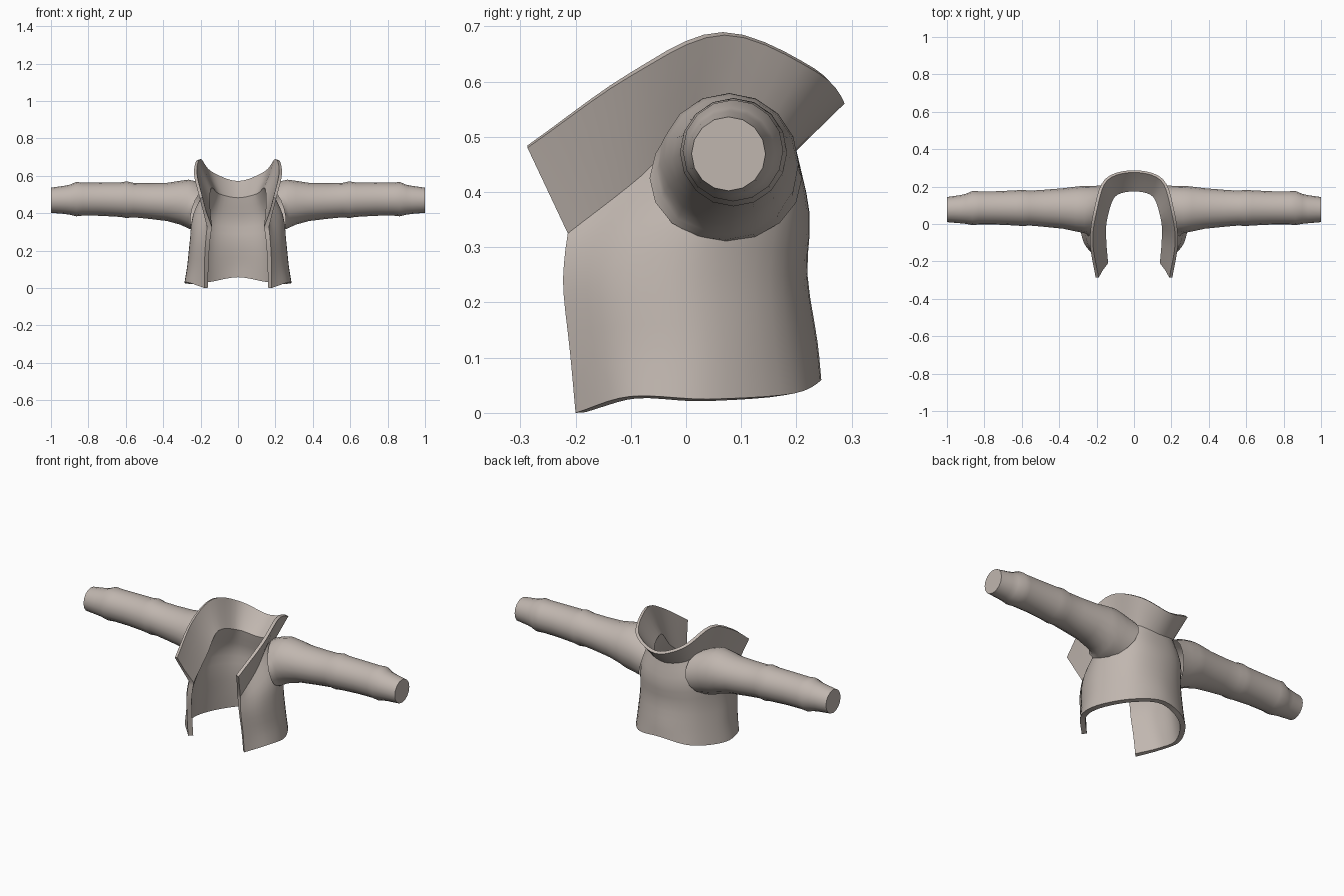
import bpy, bmesh, math
from mathutils import Vector

if "Cube" in bpy.data.objects:
    bpy.data.objects.remove(bpy.data.objects["Cube"])

cloth = bpy.data.materials.new("taupe cloth")
cloth.use_nodes = True
colour = (0.53, 0.47, 0.43, 1)
cloth.diffuse_color = colour
cloth.node_tree.nodes["Principled BSDF"].inputs["Base Color"].default_value = colour


def make_object(name, bm):
    mesh = bpy.data.meshes.new(name)
    bm.to_mesh(mesh)
    bm.free()
    mesh.materials.append(cloth)
    obj = bpy.data.objects.new(name, mesh)
    bpy.context.collection.objects.link(obj)
    return obj


def smooth(obj, degrees):
    bpy.ops.object.select_all(action='DESELECT')
    obj.select_set(True)
    bpy.context.view_layer.objects.active = obj
    bpy.ops.object.shade_smooth_by_angle(angle=math.radians(degrees))


def spline(points, steps):
    """Smooth curve through the points."""
    p = [Vector(q) for q in points]
    p = [2 * p[0] - p[1]] + p + [2 * p[-1] - p[-2]]
    out = []
    for i in range(1, len(p) - 2):
        a, b, c, d = p[i - 1:i + 3]
        for s in range(steps):
            t = s / steps
            out.append(0.5 * (2 * b + (c - a) * t + (2 * a - 5 * b + 4 * c - d) * t * t
                              + (3 * b - a - 3 * c + d) * t ** 3))
    return out + [p[-2]]


def around(half):
    """Mirror a half outline (back centre to front edge) and smooth it."""
    left = [(-x, y, z) for x, y, z in half[:0:-1]]
    return spline(left + half, 5)


# Body outlines from hem to neck seam: back, back corner, side, front side, front edge
body_levels = [
    [(0, .245, .06), (.17, .195, .035), (.278, .04, .025), (.268, -.1, .03), (.18, -.2, 0)],
    [(0, .238, .13), (.165, .185, .12), (.264, .04, .12), (.255, -.1, .12), (.18, -.21, .11)],
    [(0, .22, .25), (.16, .175, .25), (.252, .03, .25), (.242, -.11, .24), (.175, -.222, .22)],
    [(0, .224, .36), (.15, .185, .38), (.235, .05, .40), (.225, -.09, .34), (.17, -.22, .28)],
    [(0, .2, .475), (.12, .165, .5), (.17, .03, .535), (.175, -.08, .43), (.165, -.214, .325)],
]
collar_rim = [(0, .287, .56), (.155, .24, .615), (.215, .07, .684), (.235, -.1, .61), (.205, -.287, .48)]

# Open-fronted body with flared collar, as one shell
columns = [spline(c, 3) for c in zip(*[around(lv) for lv in body_levels])]
rim = around(collar_rim)
bm = bmesh.new()
grid = []
for column, top in zip(columns, rim):
    mid = column[-1].lerp(top, 0.5)
    grid.append([bm.verts.new(p) for p in column + [mid, top]])
for a, b in zip(grid, grid[1:]):
    for i in range(len(a) - 1):
        bm.faces.new((b[i], a[i], a[i + 1], b[i + 1]))
# Turn the faces outward, away from the middle of the body
bm.normal_update()
if sum(f.normal.dot(f.calc_center_median() - Vector((0, 0, f.calc_center_median().z)))
       for f in bm.faces) < 0:
    bmesh.ops.reverse_faces(bm, faces=bm.faces[:])
rows = len(grid[0])
bm.verts.index_update()
thin = [v.index for column in grid for v in column[-2:]]
thick = [v.index for column in grid for v in column[:-2]]
body = make_object("body_and_collar", bm)
group = body.vertex_groups.new(name="thickness")
group.add(thick, 1.0, 'REPLACE')
group.add(thin, 0.6, 'REPLACE')
shell = body.modifiers.new("shell", 'SOLIDIFY')
shell.thickness = 0.027
shell.offset = -1
shell.vertex_group = "thickness"
bpy.context.view_layer.objects.active = body
bpy.ops.object.modifier_apply(modifier=shell.name)
smooth(body, 32)

# Sleeve rings: x, centre y, centre z, radius y, radius z, lean by height, lean by depth
sleeve_rings = [
    (.195, .072, .425, .138, .115, .033, .05),
    (.235, .075, .441, .128, .127, .02, .02),
    (.27, .078, .451, .126, .128, .005, 0),
    (.31, .080, .456, .120, .117, 0, 0),
    (.38, .083, .460, .108, .102, 0, 0),
    (.48, .084, .465, .099, .095, 0, 0),
    (.56, .085, .470, .093, .092, 0, 0),
    (.595, .086, .472, .097, .098, 0, 0),
    (.63, .086, .472, .094, .092, 0, 0),
    (.74, .086, .475, .089, .089, 0, 0),
    (.83, .086, .475, .089, .088, 0, 0),
    (.865, .085, .475, .091, .092, 0, 0),
    (.9, .081, .472, .080, .080, 0, 0),
    (.93, .079, .471, .075, .075, 0, 0),
    (1.0, .077, .469, .067, .067, 0, 0),
]
SIDES = 16
for name, side in (("left_sleeve", 1), ("right_sleeve", -1)):
    bm = bmesh.new()
    rings = []
    for x, cy, cz, ry, rz, lean_z, lean_y in sleeve_rings:
        ring = []
        for k in range(SIDES):
            a = math.tau * k / SIDES
            c, s = math.cos(a), math.sin(a)
            ring.append(bm.verts.new((side * (x - lean_z * s - lean_y * c), cy + ry * c, cz + rz * s)))
        rings.append(ring)
    for r, q in zip(rings, rings[1:]):
        for k in range(SIDES):
            n = (k + 1) % SIDES
            bm.faces.new((r[k], r[n], q[n], q[k]))
    bm.faces.new(rings[-1])
    bmesh.ops.recalc_face_normals(bm, faces=bm.faces[:])
    smooth(make_object(name, bm), 35)
